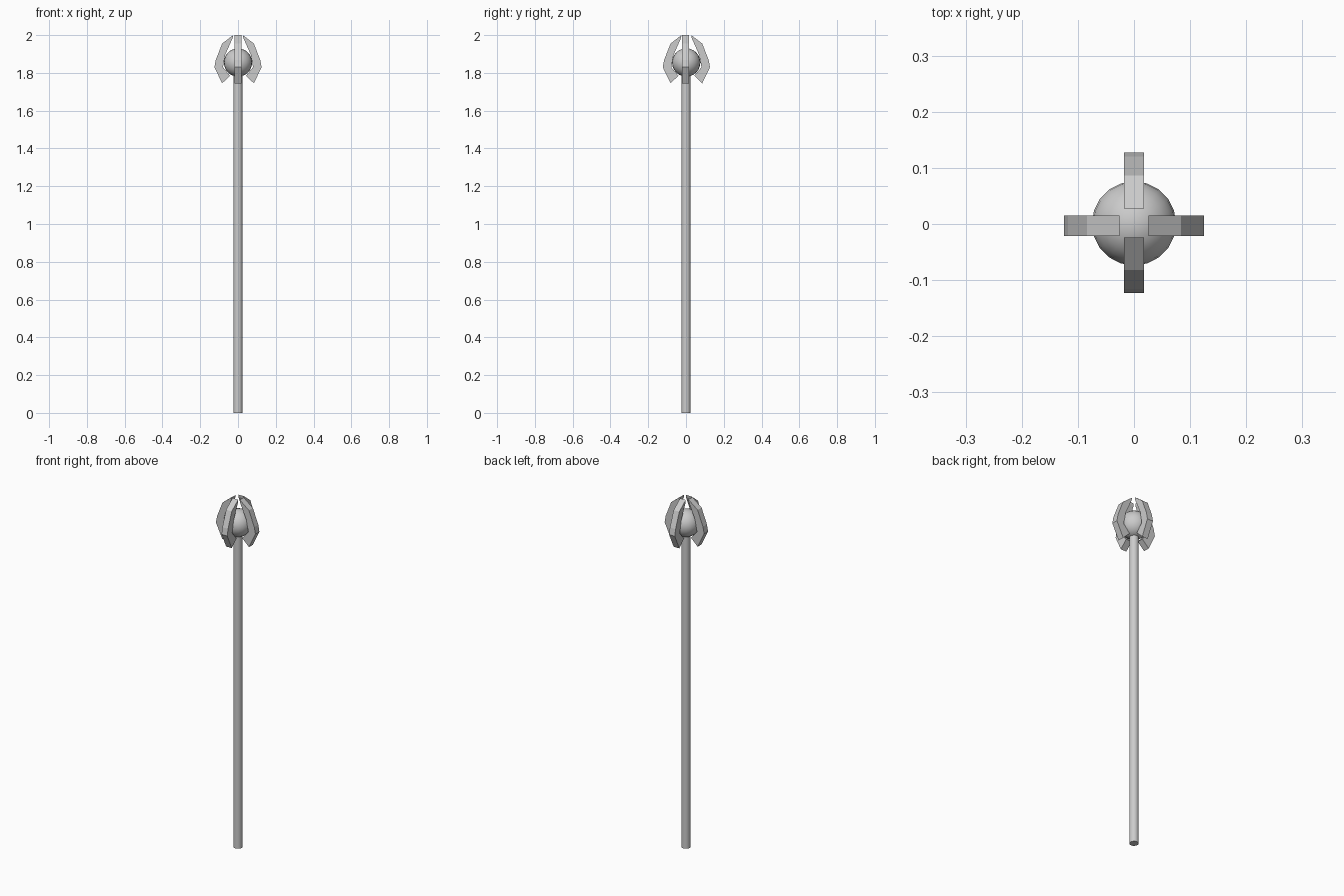
import bpy, bmesh
from math import cos, sin, pi

if "Cube" in bpy.data.objects:
    bpy.data.objects.remove(bpy.data.objects["Cube"])


def finish(bm, name):
    bmesh.ops.recalc_face_normals(bm, faces=bm.faces)
    mesh = bpy.data.meshes.new(name)
    bm.to_mesh(mesh)
    bm.free()
    obj = bpy.data.objects.new(name, mesh)
    bpy.context.collection.objects.link(obj)
    return obj


def smooth(obj, angle=0.6):
    bpy.ops.object.select_all(action='DESELECT')
    obj.select_set(True)
    bpy.context.view_layer.objects.active = obj
    bpy.ops.object.shade_smooth_by_angle(angle=angle)


# Shaft
bpy.ops.mesh.primitive_cylinder_add(vertices=16, radius=0.024, depth=1.80, location=(0, 0, 0.90))
shaft = bpy.context.object
shaft.name = "shaft"
smooth(shaft)

# Orb held between the prongs
bpy.ops.mesh.primitive_uv_sphere_add(segments=20, ring_count=12, radius=0.075, location=(0, 0.001, 1.855))
orb = bpy.context.object
orb.name = "orb"
smooth(orb)

# Four flat-faced prongs: radial profile (distance, height), extruded sideways
PROFILE = [(0.026, 2.0), (0.084, 1.955), (0.118, 1.868), (0.125, 1.83), (0.084, 1.745),
           (0.042, 1.785), (0.080, 1.83), (0.068, 1.895), (0.028, 1.985)]
HALF_WIDTH = 0.018


def prong(name, angle, offset_y):
    bm = bmesh.new()
    c, s = round(cos(angle)), round(sin(angle))
    verts = [bm.verts.new((c * r + s * HALF_WIDTH, s * r - c * HALF_WIDTH + offset_y, z))
             for r, z in PROFILE]
    face = bm.faces.new(verts)
    ext = bmesh.ops.extrude_face_region(bm, geom=[face])
    moved = [v for v in ext["geom"] if isinstance(v, bmesh.types.BMVert)]
    bmesh.ops.translate(bm, verts=moved, vec=(-2 * s * HALF_WIDTH, 2 * c * HALF_WIDTH, 0))
    return finish(bm, name)


for i, side in enumerate(("right", "back", "left", "front")):
    prong("prong_" + side, i * pi / 2, 0.002 if i % 2 else -0.003)
